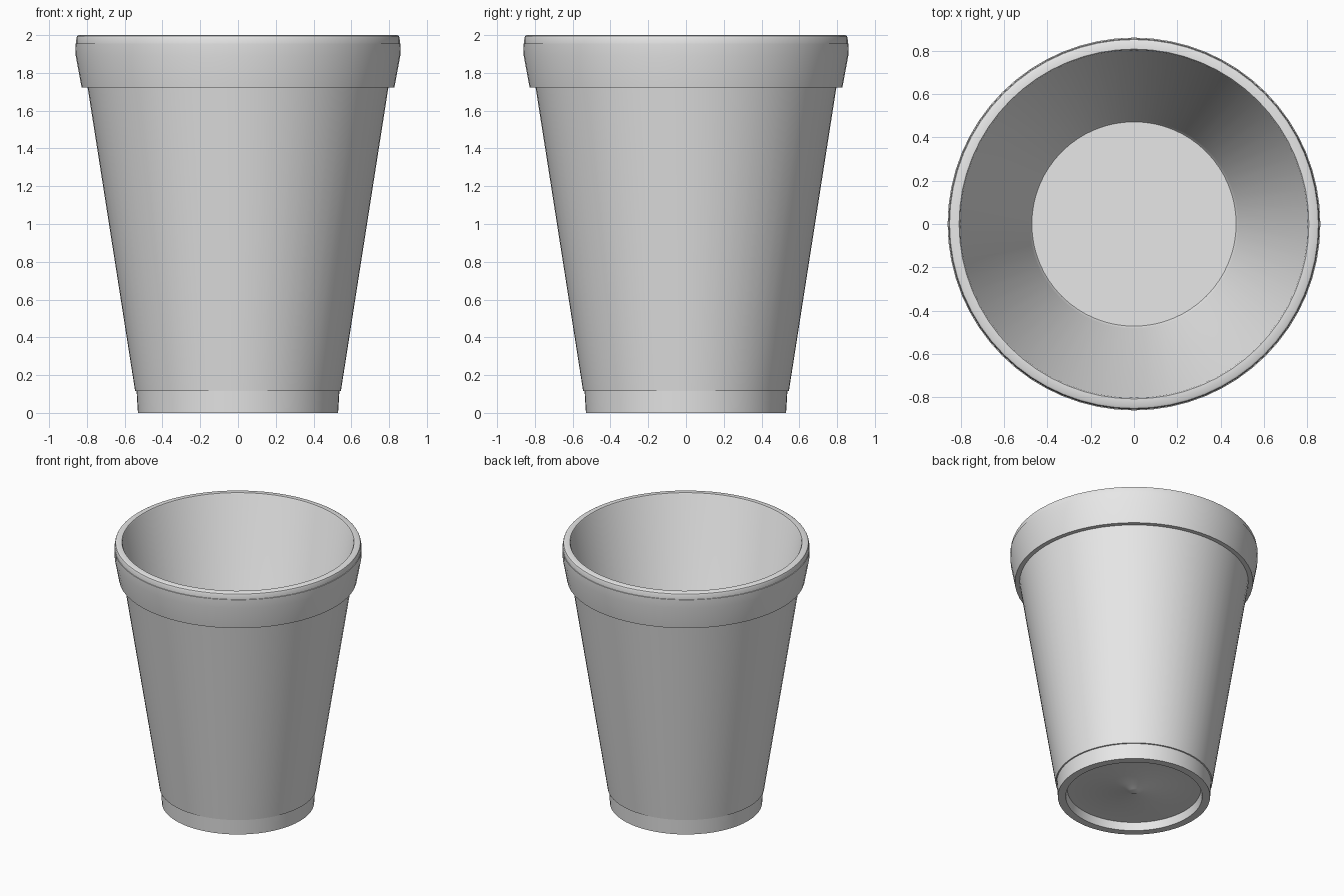
import bpy
import bmesh
import math

cube = bpy.data.objects.get("Cube")
if cube:
    bpy.data.objects.remove(cube, do_unlink=True)

# One plain foam colour
foam = bpy.data.materials.new("foam_grey")
foam.use_nodes = True
colour = (0.8, 0.8, 0.8, 1.0)
foam.diffuse_color = colour
foam.node_tree.nodes["Principled BSDF"].inputs["Base Color"].default_value = colour

# Cross-section pieces as (radius, height), running from underside to inner floor
underside = [(0, 0.04), (0.035, 0.044), (0.07, 0.06), (0.465, 0.06), (0.475, 0)]
foot = [(0.53, 0), (0.537, 0.115)]
wall = [(0.545, 0.117), (0.796, 1.722)]
rim = [(0.828, 1.722), (0.859, 1.89), (0.861, 1.955), (0.857, 1.956),
       (0.856, 1.985), (0.852, 1.995), (0.843, 2.0)]
inside = [(0.808, 2.0), (0.803, 1.992), (0.483, 0.13), (0.472, 0.115), (0, 0.115)]


def lathe(name, profile, material, sides=64):
    """Spin a cross-section around the z axis into a closed, smooth body."""
    bm = bmesh.new()
    verts = [bm.verts.new((r, 0, z)) for r, z in profile]
    edges = [bm.edges.new(pair) for pair in zip(verts, verts[1:])]
    bmesh.ops.spin(bm, geom=verts + edges, cent=(0, 0, 0), axis=(0, 0, 1),
                   angle=math.tau, steps=sides)
    bmesh.ops.remove_doubles(bm, verts=bm.verts, dist=0.0002)
    bmesh.ops.recalc_face_normals(bm, faces=bm.faces)
    mesh = bpy.data.meshes.new(name)
    bm.to_mesh(mesh)
    bm.free()
    mesh.materials.append(material)
    obj = bpy.data.objects.new(name, mesh)
    bpy.context.collection.objects.link(obj)
    bpy.ops.object.select_all(action="DESELECT")
    obj.select_set(True)
    bpy.context.view_layer.objects.active = obj
    bpy.ops.object.shade_smooth_by_angle(angle=math.radians(30))
    return obj


# Cup: recessed base, stepped foot, tapered wall, thick rim and hollow inside
lathe("cup", underside + foot + wall + rim + inside, foam)
